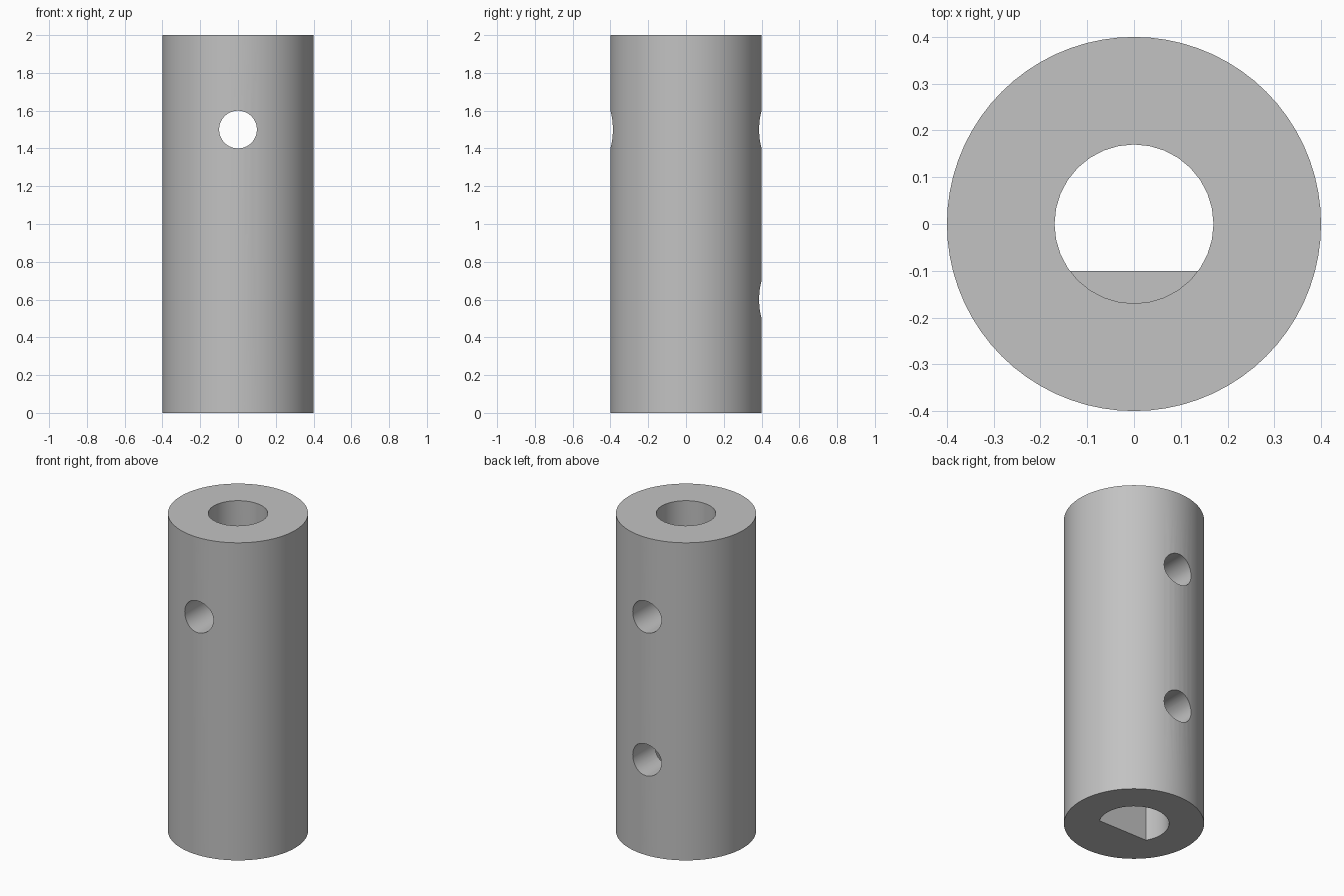
import bpy, bmesh, math
from mathutils import Matrix

cube = bpy.data.objects.get("Cube")
if cube:
    bpy.data.objects.remove(cube, do_unlink=True)

# One plain grey metal
metal = bpy.data.materials.new("grey_metal")
metal.use_nodes = True
grey = (0.54, 0.54, 0.54, 1)
metal.diffuse_color = grey
metal.node_tree.nodes["Principled BSDF"].inputs["Base Color"].default_value = grey


def prism(name, radius, low, high, sides, flat=None):
    """Upright cylinder; flat cuts the circle off below that y."""
    start, sweep, count = 0, math.tau, sides
    if flat is not None:
        start = math.asin(flat / radius)
        sweep = math.pi - 2 * start
        count = sides + 1
    bm = bmesh.new()
    ring = []
    for i in range(count):
        a = start + sweep * i / sides
        ring.append(bm.verts.new((radius * math.cos(a), radius * math.sin(a), low)))
    base = bm.faces.new(ring)
    new = bmesh.ops.extrude_face_region(bm, geom=[base])["geom"]
    top = [v for v in new if isinstance(v, bmesh.types.BMVert)]
    bmesh.ops.translate(bm, verts=top, vec=(0, 0, high - low))
    bmesh.ops.recalc_face_normals(bm, faces=bm.faces)
    mesh = bpy.data.meshes.new(name)
    bm.to_mesh(mesh)
    bm.free()
    mesh.materials.append(metal)
    obj = bpy.data.objects.new(name, mesh)
    bpy.context.collection.objects.link(obj)
    return obj


def cross_hole(name, z, front, back):
    """Cylinder lying along y at height z."""
    obj = prism(name, 0.1, front, back, 48)
    obj.data.transform(Matrix.Translation((0, 0, z)) @ Matrix.Rotation(-math.pi / 2, 4, "X"))
    return obj


# Sleeve body and the tools that bore it out
body = prism("coupling_sleeve", 0.4, 0, 2, 72)
cutters = [
    prism("flatted_shaft_bore", 0.2, -0.2, 1.0, 40, flat=-0.1),
    prism("round_shaft_bore", 0.17, 1.0, 2.2, 32),
    cross_hole("through_pin_hole", 1.5, -0.6, 0.6),
    cross_hole("set_screw_hole", 0.6, 0, 0.6),
]

bpy.ops.object.select_all(action="DESELECT")
body.select_set(True)
bpy.context.view_layer.objects.active = body
for cutter in cutters:
    cutter.hide_render = True
    mod = body.modifiers.new(cutter.name, "BOOLEAN")
    mod.operation = "DIFFERENCE"
    mod.solver = "EXACT"
    mod.object = cutter
    bpy.ops.object.modifier_apply(modifier=mod.name)
for cutter in cutters:
    bpy.data.objects.remove(cutter, do_unlink=True)

# Rounded walls smooth, rims and flats crisp
bpy.ops.object.shade_smooth_by_angle(angle=math.radians(30))
